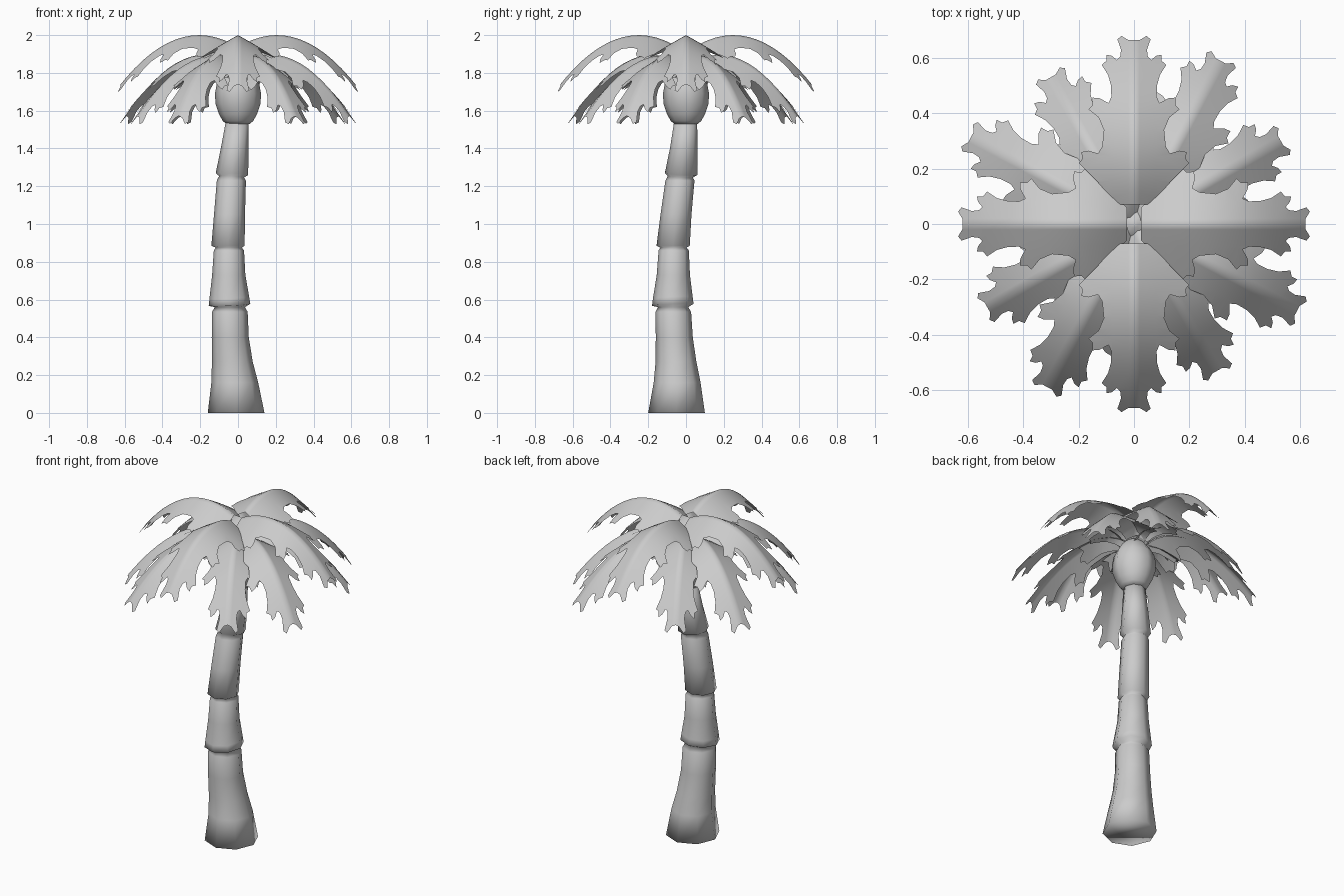
import bpy
import bmesh
import math
from mathutils import Matrix

SIDES = 8

default = bpy.data.objects.get("Cube")
if default:
    bpy.data.objects.remove(default, do_unlink=True)


def make_material(name, value):
    mat = bpy.data.materials.new(name)
    mat.use_nodes = True
    colour = (value, value, value, 1)
    mat.diffuse_color = colour
    mat.node_tree.nodes["Principled BSDF"].inputs["Base Color"].default_value = colour
    return mat


grey = make_material("light grey", 0.6)


def finish(bm, name, angle):
    """Turn a bmesh into a smooth shaded, grey object."""
    mesh = bpy.data.meshes.new(name)
    bm.to_mesh(mesh)
    bm.free()
    mesh.materials.append(grey)
    obj = bpy.data.objects.new(name, mesh)
    bpy.context.collection.objects.link(obj)
    bpy.ops.object.select_all(action="DESELECT")
    obj.select_set(True)
    bpy.context.view_layer.objects.active = obj
    bpy.ops.object.shade_smooth_by_angle(angle=math.radians(angle))


def loft(name, rings):
    """Skin a stack of round rings given as (height, x, y, radius, tilt)."""
    bm = bmesh.new()
    loops = []
    for z, x, y, radius, tilt in rings:
        loop = []
        for i in range(SIDES):
            a = math.tau * i / SIDES
            dx, dy = radius * math.cos(a), radius * math.sin(a)
            loop.append(bm.verts.new((x + dx, y + dy, z + tilt * (dx + dy))))
        loops.append(loop)
    for low, high in zip(loops, loops[1:]):
        for i in range(SIDES):
            j = (i + 1) % SIDES
            bm.faces.new((low[i], low[j], high[j], high[i]))
    bm.faces.new(loops[0][::-1])
    bm.faces.new(loops[-1])
    finish(bm, name, 120)


# Trunk: one leaning stem of four flared segments joined by pinched necks
TRUNK = [
    (0, -.01, -.05, .15, 0), (.16, -.017, -.047, .124, 0), (.27, -.03, -.053, .108, 0),
    (.4, -.041, -.062, .098, 0), (.535, -.043, -.067, .094, 0), (.56, -.043, -.068, .08, 0),
    (.572, -.045, -.07, .11, .05), (.61, -.046, -.07, .105, .05), (.73, -.049, -.067, .088, 0),
    (.86, -.048, -.065, .08, 0), (.875, -.049, -.066, .069, 0),
    (.885, -.053, -.068, .088, 0), (1.05, -.045, -.053, .082, 0),
    (1.23, -.035, -.032, .077, 0), (1.25, -.034, -.03, .066, -.06),
    (1.264, -.032, -.026, .086, -.06), (1.4, -.018, -.012, .073, 0), (1.54, -.004, -.002, .061, 0)]
loft("trunk", TRUNK)

# Crown: the bulb from which the fronds grow
BULB = [
    (1.53, .062), (1.545, .08), (1.58, .1), (1.635, .119), (1.69, .122),
    (1.74, .113), (1.79, .085), (1.825, .05), (1.85, .015)]
loft("crown_bulb", [(z, 0, 0, r, 0) for z, r in BULB])

# Frond: one toothed half outline as (distance along, half width)
LENGTH = .61
HALF_OUTLINE = [
    (0, .06), (.08, .13), (.15, .2), (.165, .187), (.19, .19), (.195, .165), (.185, .13),
    (.21, .115), (.27, .109), (.315, .128), (.345, .165), (.36, .15), (.387, .15),
    (.385, .125), (.367, .092), (.39, .082), (.43, .083), (.47, .094), (.505, .117),
    (.52, .1), (.542, .1), (.538, .08), (.523, .062), (.535, .05), (.56, .047),
    (.598, .06), (LENGTH, .045), (.595, .02)]


def frond(name, degrees, start, crest, crest_at, curve, dip):
    bm = bmesh.new()
    # Flat blade, one half mirrored over the midrib
    for side in (1, -1):
        points = [(0, 0)] + HALF_OUTLINE + [(.595, 0)]
        bm.faces.new([bm.verts.new((t, w * side, 0)) for t, w in points])
    bmesh.ops.remove_doubles(bm, verts=bm.verts, dist=.0001)
    # Slice it so that it can bend
    cuts = [((LENGTH * i / 14, 0, 0), (1, 0, 0)) for i in range(1, 14)]
    cuts += [((0, w, 0), (0, 1, 0)) for w in (-.08, -.02, .02, .08)]
    for point, normal in cuts:
        geom = bm.verts[:] + bm.edges[:] + bm.faces[:]
        bmesh.ops.bisect_plane(bm, geom=geom, plane_co=point, plane_no=normal, dist=.0005)
    bmesh.ops.triangulate(bm, faces=[f for f in bm.faces if len(f.verts) > 4])
    # Arch along the midrib, dip towards the stem and droop to both sides
    for v in bm.verts:
        t, w = v.co.x, abs(v.co.y)
        arch = curve * (t - crest_at) ** 2 + dip * max(crest_at - t, 0) ** 2
        v.co.z = crest - arch - (.58 - .2 * t) * w - .3 * w * w
        v.co.x += start
    bmesh.ops.recalc_face_normals(bm, faces=bm.faces)
    if sum(f.normal.z for f in bm.faces) < 0:
        bmesh.ops.reverse_faces(bm, faces=bm.faces)
    bm.transform(Matrix.Rotation(math.radians(degrees), 4, "Z"))
    finish(bm, name, 60)


# Four top fronds, and two lower fronds in each gap between them
for i in range(4):
    turn = 90 * i
    frond(f"top_frond_{i + 1}", turn, .07 if i % 2 else .026, 2, .18, 1.51, 0)
    frond(f"low_long_frond_{i + 1}", turn + 62, .073, 1.897, .12, 1.44, 3)
    frond(f"low_short_frond_{i + 1}", turn + 29.5, .015, 1.893, .12, 1.43, 3)
